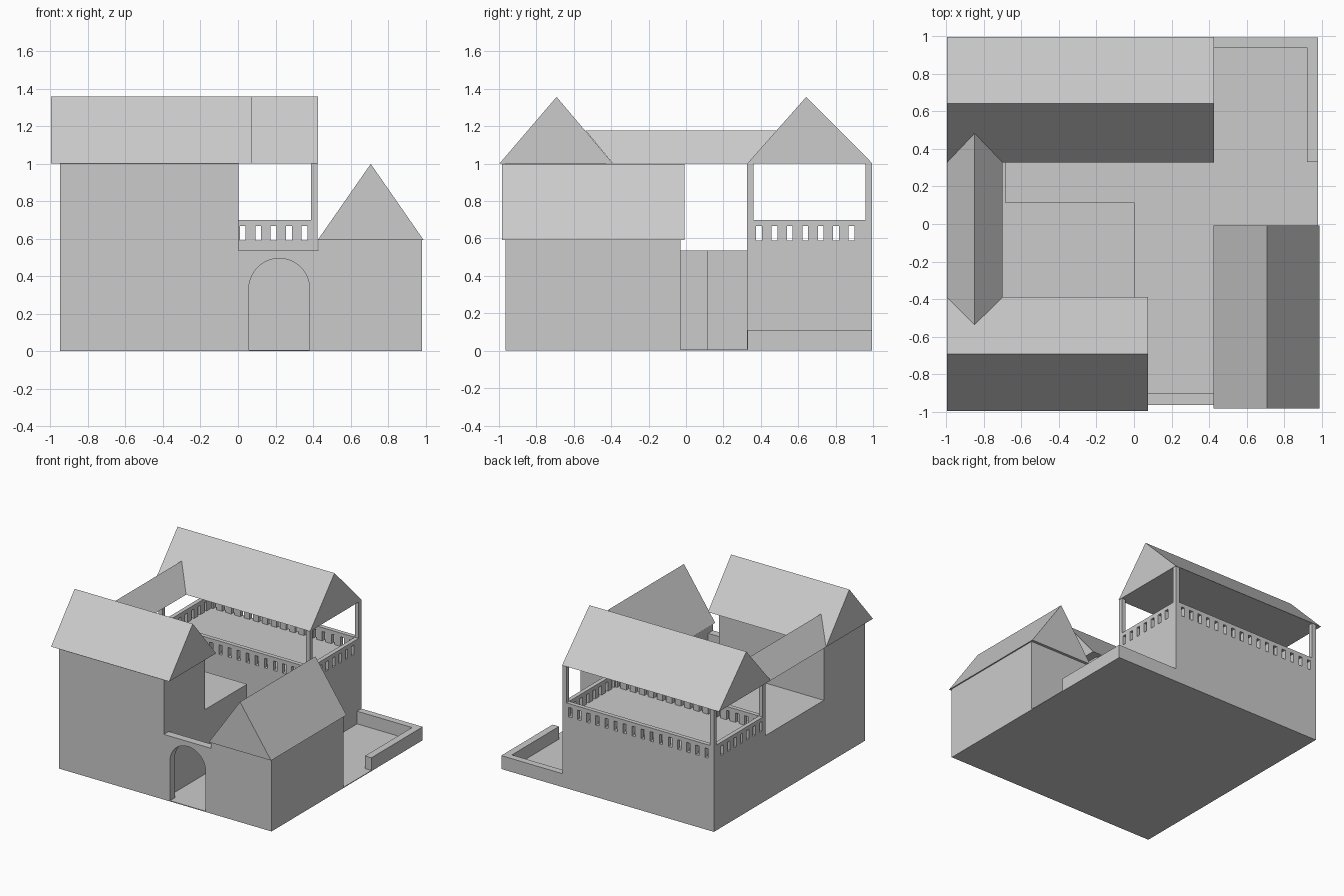
import bpy, bmesh, math
from mathutils import Vector

if "Cube" in bpy.data.objects:
    bpy.data.objects.remove(bpy.data.objects["Cube"])


def mesh_object(name, bm):
    bmesh.ops.recalc_face_normals(bm, faces=bm.faces)
    me = bpy.data.meshes.new(name)
    bm.to_mesh(me)
    bm.free()
    ob = bpy.data.objects.new(name, me)
    bpy.context.collection.objects.link(ob)
    return ob


def add_box(bm, x0, x1, y0, y1, z0, z1):
    vs = bmesh.ops.create_cube(bm, size=1)["verts"]
    for v in vs:
        v.co = Vector((x1 if v.co.x > 0 else x0,
                       y1 if v.co.y > 0 else y0,
                       z1 if v.co.z > 0 else z0))


def box(name, *dims):
    bm = bmesh.new()
    add_box(bm, *dims)
    return mesh_object(name, bm)


def extrude(name, points, offset):
    bm = bmesh.new()
    face = bm.faces.new([bm.verts.new(p) for p in points])
    geo = bmesh.ops.extrude_face_region(bm, geom=[face])["geom"]
    bm_verts = [g for g in geo if isinstance(g, bmesh.types.BMVert)]
    bmesh.ops.translate(bm, verts=bm_verts, vec=offset)
    # extruding a lone face may keep or drop the source face; close any hole
    bmesh.ops.holes_fill(bm, edges=[e for e in bm.edges if e.is_boundary])
    return mesh_object(name, bm)


def roof(name, along, a0, a1, b0, b1, z, top, ridge, ext0=0, ext1=0):
    """Gable roof: runs a0..a1 on axis `along`, spans b0..b1, ridge at b=ridge."""
    def pt(a, b, h):
        return (a, b, h) if along == "x" else (b, a, h)
    bm = bmesh.new()
    v = [bm.verts.new(pt(a, b, h)) for a, b, h in (
        (a0, b0, z), (a0, b1, z), (a0 - ext0, ridge, top),
        (a1, b0, z), (a1, b1, z), (a1 + ext1, ridge, top))]
    for f in ((0, 1, 2), (3, 5, 4), (0, 3, 4, 1), (0, 2, 5, 3), (1, 4, 5, 2)):
        bm.faces.new([v[i] for i in f])
    return mesh_object(name, bm)


WX, EX, FY, BY = -0.95, 0.98, -0.965, 0.995   # outer wall lines
LX, LY = 0.423, 0.327                         # inner lines of the rear wing
DECK, LOGGIA = 0.535, 0.59

# Courtyard ground
box("courtyard_floor", WX, EX, FY, BY, 0, 0.006)

# Front wing
box("front_wing_walls", WX, 0.003, FY, -0.43, 0, 1)
roof("front_wing_roof", "x", -0.998, 0.074, -0.998, -0.39, 1, 1.357, -0.692)

# L-shaped raised terrace between the wings, with the linking roof over it
deck = [(WX, -0.43), (0.003, -0.43), (0.003, 0.115),
        (-0.685, 0.115), (-0.685, LY), (WX, LY)]
extrude("terrace", [(x, y, 0) for x, y in deck], (0, 0, DECK))
roof("link_roof", "y", -0.39, LY, -0.998, -0.70, 1, 1.177, -0.85, 0.147, 0.158)

# Rear wing with open loggia
box("rear_wing_walls", WX, LX, LY, BY, 0, LOGGIA)
roof("rear_wing_roof", "x", -0.998, LX + 0.003, LY, BY + 0.003, 1, 1.357, 0.643)

T = 0.035   # post and railing thickness
bm = bmesh.new()
for x in (WX, LX - T):
    for y in (LY, BY - T):
        add_box(bm, x, x + T, y, y + T, LOGGIA, 1)
mesh_object("loggia_posts", bm)


# Balustrade: balusters between slots, topped by a handrail
def bars(start, end, first, pitch, count, slot=0.031):
    centres = [first + i * pitch for i in range(count)]
    lows = [start] + [c + slot / 2 for c in centres]
    highs = [c - slot / 2 for c in centres] + [end]
    return list(zip(lows, highs))


bm = bmesh.new()
for y in (LY, BY - T):
    add_box(bm, WX + T, LX - T, y, y + T, 0.668, 0.70)
    for a, b in bars(WX + T, LX - T, 0.355 - 15 * 0.0825, 0.0825, 16):
        add_box(bm, a, b, y, y + T, LOGGIA, 0.668)
for x in (WX, LX - T):
    add_box(bm, x, x + T, LY + T, BY - T, 0.668, 0.70)
    for a, b in bars(LY + T, BY - T, 0.39, 0.0825, 7):
        add_box(bm, x, x + T, a, b, LOGGIA, 0.668)
mesh_object("loggia_balustrade", bm)

# Gate wall with round arch
arch = [(0.22 + 0.162 * math.cos(math.pi * i / 20),
         0.332 + 0.162 * math.sin(math.pi * i / 20)) for i in range(21)]
outline = [(0.003, 0), (0.003, DECK), (0.43, DECK), (0.43, 0),
           (0.382, 0)] + arch + [(0.058, 0)]
extrude("gate_wall", [(x, FY, z) for x, z in outline], (0, 0.063, 0))

# Gatehouse at the right
box("gatehouse_walls", 0.43, EX, FY, -0.03, 0, 0.592)
roof("gatehouse_roof", "y", -0.985, -0.008, 0.425, 0.99, 0.592, 0.998, 0.708)

# Low garden wall at the rear right
low = [(LX, BY), (EX, BY), (EX, 0.33), (0.922, 0.33), (0.922, 0.94), (LX, 0.94)]
extrude("garden_wall", [(x, y, 0) for x, y in low], (0, 0, 0.11))
